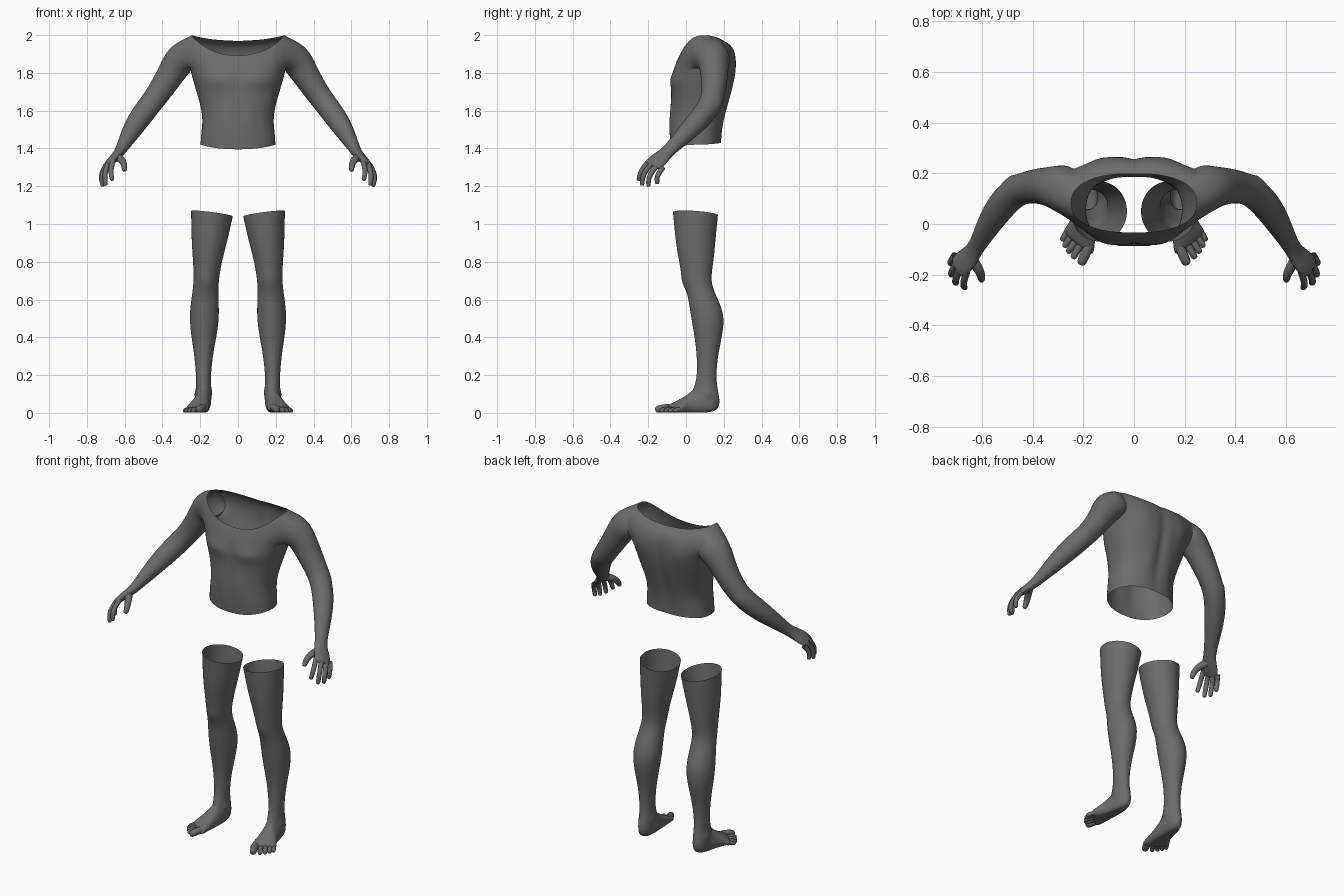
import bpy
import bmesh
from math import sin, cos, pi, radians, exp, copysign
from mathutils import Vector

if "Cube" in bpy.data.objects:
    bpy.data.objects.remove(bpy.data.objects["Cube"], do_unlink=True)

skin = bpy.data.materials.new("grey_skin")
skin.use_nodes = True
GREY = (0.15, 0.15, 0.15, 1)
skin.diffuse_color = GREY
skin.node_tree.nodes["Principled BSDF"].inputs["Base Color"].default_value = GREY


def bridge(bm, a, b):
    """Quads between two equal rings of vertices."""
    n = len(a)
    for i in range(n):
        j = (i + 1) % n
        bm.faces.new((a[i], a[j], b[j], b[i]))


def round_loft(bm, ring, rings, wide):
    """Continue a ring of vertices through (centre, radius, widening) sections."""
    n = len(ring)
    centres = [Vector(r[0]) for r in rings]
    middle = sum((v.co for v in ring), Vector()) / n
    u = ring[0].co - middle
    for k, (_, radius, widen) in enumerate(rings):
        before = centres[k - 1] if k else middle
        after = centres[min(k + 1, len(rings) - 1)]
        t = (after - before).normalized()
        u = (u - t * u.dot(t)).normalized()
        v = t.cross(u)
        new = []
        for i in range(n):
            o = (u * cos(2 * pi * i / n) + v * sin(2 * pi * i / n)) * radius
            o += wide * o.dot(wide) * (widen - 1)
            new.append(bm.verts.new(centres[k] + o))
        bridge(bm, ring, new)
        ring = new
    bm.faces.new(ring)


def digit(bm, points, radius, taper=1.0, sides=8):
    """Rounded finger or toe along a few points."""
    pts = [Vector(p) for p in points]
    t = (pts[1] - pts[0]).normalized()
    u = t.orthogonal().normalized()
    v = t.cross(u)
    start = [bm.verts.new(pts[0] + (u * cos(2 * pi * i / sides) + v * sin(2 * pi * i / sides)) * radius)
             for i in range(sides)]
    sections = [(p, radius * taper ** (i + 1), 1) for i, p in enumerate(pts[1:])]
    end = sections[-1][1]
    tip = pts[-1] + (pts[-1] - pts[-2]).normalized() * end * 0.7
    round_loft(bm, start, sections + [(tip, end * 0.65, 1)], t)


def finish(name, bm, bumps=(), levels=2):
    """Mirror, smooth and sculpt soft bumps (centre, size, height)."""
    bmesh.ops.recalc_face_normals(bm, faces=bm.faces)
    mesh = bpy.data.meshes.new(name)
    bm.to_mesh(mesh)
    bm.free()
    ob = bpy.data.objects.new(name, mesh)
    bpy.context.collection.objects.link(ob)
    mesh.materials.append(skin)
    bpy.context.view_layer.objects.active = ob
    ob.select_set(True)
    ob.modifiers.new("mirror", 'MIRROR').merge_threshold = 0.0005
    ob.modifiers.new("smooth", 'SUBSURF').levels = levels
    for m in ("mirror", "smooth"):
        bpy.ops.object.modifier_apply(modifier=m)
    normals = [v.normal.copy() for v in ob.data.vertices]
    for v, nrm in zip(ob.data.vertices, normals):
        p = Vector((abs(v.co.x), v.co.y, v.co.z))
        push = 0
        for centre, size, height in bumps:
            d = [(a - b) / s for a, b, s in zip(p, centre, size)]
            push += height * exp(-sum(x * x for x in d))
        v.co += nrm * push
        v.co.z = max(v.co.z, 0)
    bpy.ops.object.shade_smooth()
    ob.select_set(False)


# Torso half shell: width, front y, back y, front z, side z, back z
TORSO = [
    (.20, -.083, .187, 1.395, 1.42, 1.43),
    (.197, -.088, .19, 1.46, 1.48, 1.49),
    (.187, -.087, .20, 1.54, 1.55, 1.56),
    (.20, -.082, .225, 1.62, 1.63, 1.64),
    (.225, -.080, .25, 1.69, 1.71, 1.72),
    (.245, -.080, .263, 1.75, 1.78, 1.79),
    (.26, -.073, .266, 1.79, 1.84, 1.85),
    (.28, -.063, .263, 1.83, 1.89, 1.90),
    (.285, -.050, .25, 1.86, 1.945, 1.93),
    (.275, -.041, .235, 1.88, 1.985, 1.95),
    (.25, -.035, .20, 1.89, 2.0, 1.97),
]
COLS = 12
HOLE_COLS, HOLE_ROWS = (4, 8), (6, 9)
bm = bmesh.new()
grid = []
for w, yf, yb, zf, zs, zb in TORSO:
    row = []
    for i in range(COLS + 1):
        a = -pi / 2 + pi * i / COLS
        c, s = max(cos(a), 0), sin(a)
        x = w * c ** 0.85 if c > 1e-6 else 0
        y = (yf + yb) / 2 + (yb - yf) / 2 * copysign(abs(s) ** 0.85, s)
        z = zs * c * c + (zb if s > 0 else zf) * s * s
        row.append(bm.verts.new((x, y, z)))
    grid.append(row)
(c0, c1), (r0, r1) = HOLE_COLS, HOLE_ROWS
for r in range(len(grid) - 1):
    for c in range(COLS):
        if not (c0 <= c < c1 and r0 <= r < r1):
            bm.faces.new((grid[r][c], grid[r][c + 1], grid[r + 1][c + 1], grid[r + 1][c]))

# Arm grown from the shoulder hole down to the palm
hole = ([grid[r0][c] for c in range(c0, c1)] + [grid[r][c1] for r in range(r0, r1)]
        + [grid[r1][c] for c in range(c1, c0, -1)] + [grid[r][c0] for r in range(r1, r0, -1)])
ARM = [
    ((.305, .146, 1.880), .088, 1),
    ((.352, .150, 1.800), .076, 1),
    ((.405, .148, 1.715), .067, 1),
    ((.460, .134, 1.640), .062, 1),
    ((.510, .090, 1.575), .062, 1),
    ((.560, .020, 1.500), .054, 1),
    ((.605, -.060, 1.42), .036, 1.1),
    ((.630, -.105, 1.375), .027, 1.35),
    ((.660, -.140, 1.345), .023, 2.2),
    ((.688, -.168, 1.317), .019, 2.75),
    ((.701, -.180, 1.304), .011, 3.7),
]
across_palm = Vector((.045, .075, -.04)).normalized()
round_loft(bm, hole, ARM, across_palm)
finish("torso_and_arms", bm, [
    ((.11, -.08, 1.76), (.08, .08, .045), .014),    # chest muscle
    ((0, -.09, 1.76), (.02, .06, .07), -.006),      # breastbone
    ((.06, -.09, 1.56), (.035, .05, .09), .006),    # abdomen
    ((0, .25, 1.72), (.025, .08, .22), -.013),      # spine groove
    ((.14, .26, 1.84), (.07, .06, .08), .012),      # shoulder blade
    ((.25, .20, 1.88), (.06, .06, .07), .018),      # rear shoulder
    ((.07, .21, 1.55), (.04, .05, .12), .006),      # lower back
    ((.49, .19, 1.63), (.03, .03, .03), .008),      # elbow
])

# Fingers and thumb
bm = bmesh.new()
for knuckle, mid, tip in (
    ((.660, -.190, 1.338), (.676, -.240, 1.285), (.667, -.250, 1.238)),
    ((.686, -.178, 1.324), (.708, -.228, 1.265), (.701, -.232, 1.212)),
    ((.700, -.153, 1.310), (.724, -.198, 1.255), (.717, -.199, 1.207)),
    ((.706, -.123, 1.299), (.727, -.155, 1.255), (.720, -.153, 1.220)),
):
    digit(bm, (knuckle, mid, tip), .0155, .95)
digit(bm, ((.645, -.130, 1.358), (.616, -.172, 1.343), (.602, -.203, 1.315), (.601, -.219, 1.288)), .026, .84)
finish("fingers", bm)

# Leg and foot: centre, half width, half depth, tilt, skew towards the little toe
LEG = [
    ((.138, .050, 1.055), .113, .122, 4, 0),
    ((.152, .050, .90), .096, .107, 0, 0),
    ((.162, .055, .80), .077, .093, 0, 0),
    ((.168, .056, .70), .067, .074, 0, 0),
    ((.174, .082, .63), .070, .074, 0, 0),
    ((.178, .113, .53), .081, .092, 0, 0),
    ((.180, .119, .43), .073, .080, 0, 0),
    ((.182, .114, .32), .052, .058, 0, 0),
    ((.183, .109, .20), .039, .050, 0, 0),
    ((.183, .106, .13), .040, .063, 8, 0),
    ((.183, .108, .088), .041, .082, 22, 0),
    ((.184, .102, .060), .044, .094, 46, 0),
    ((.192, .040, .046), .046, .063, 70, .1),
    ((.205, -.020, .034), .054, .043, 85, .4),
    ((.217, -.065, .023), .062, .027, 90, .7),
    ((.221, -.085, .019), .056, .017, 90, .8),
]
SIDES = 16
bm = bmesh.new()
last = None
for (x, y, z), rx, rd, tilt, skew in LEG:
    ring = []
    for i in range(SIDES):
        dx, dd = rx * cos(2 * pi * i / SIDES), rd * sin(2 * pi * i / SIDES)
        slope = 0 if last else .13 * dx
        ring.append(bm.verts.new((x + dx, y + dd * cos(radians(tilt)) + skew * dx,
                                  max(z - dd * sin(radians(tilt)) + slope, 0.002))))
    if last:
        bridge(bm, last, ring)
    last = ring
bm.faces.new(last)
finish("legs", bm, [
    ((.165, -.02, .69), (.035, .04, .05), .008),    # kneecap
    ((.145, .105, .11), (.02, .03, .025), .007),    # inner ankle
    ((.222, .115, .10), (.02, .03, .025), .007),    # outer ankle
])

# Toes
bm = bmesh.new()
for base, tip, r in (
    ((.180, -.090), (.205, -.148), .022),
    ((.207, -.075), (.238, -.128), .0155),
    ((.227, -.060), (.257, -.107), .0145),
    ((.245, -.043), (.272, -.084), .014),
    ((.260, -.025), (.281, -.060), .0135),
):
    middle = [(a + b) / 2 for a, b in zip(base, tip)]
    digit(bm, ((*base, r + .005), (*middle, r + .004), (*tip, r * .85)), r)
finish("toes", bm)
